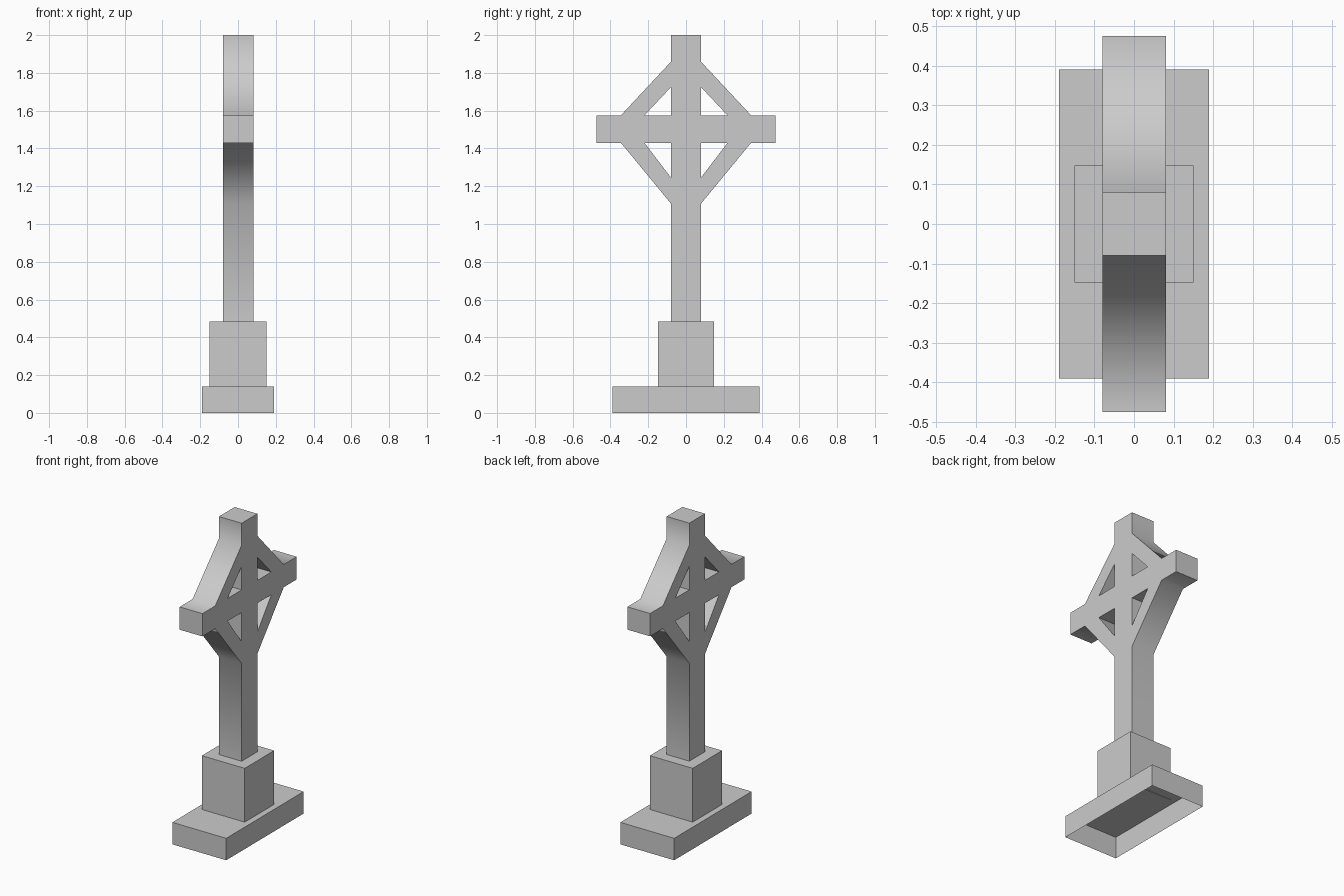
import bpy
import bmesh
from math import radians

default = bpy.data.objects.get("Cube")
if default:
    bpy.data.objects.remove(default, do_unlink=True)

# Plain grey stone
stone = bpy.data.materials.new("grey stone")
stone.use_nodes = True
colour = (0.6, 0.6, 0.6, 1)
stone.diffuse_color = colour
stone.node_tree.nodes["Principled BSDF"].inputs["Base Color"].default_value = colour


def add_object(name, bm):
    bmesh.ops.recalc_face_normals(bm, faces=bm.faces)
    mesh = bpy.data.meshes.new(name)
    bm.to_mesh(mesh)
    bm.free()
    mesh.materials.append(stone)
    obj = bpy.data.objects.new(name, mesh)
    bpy.context.collection.objects.link(obj)
    return obj


def add_box(name, half_x, half_y, bottom, top, open_bottom=False):
    bm = bmesh.new()
    bmesh.ops.create_cube(bm, size=2)
    for v in bm.verts:
        v.co = (v.co.x * half_x, v.co.y * half_y, top if v.co.z > 0 else bottom)
    obj_faces = [f for f in bm.faces if all(v.co.z == bottom for v in f.verts)]
    if open_bottom:
        bmesh.ops.delete(bm, geom=obj_faces, context="FACES_ONLY")
    return add_object(name, bm)


# Stepped base: a hollow slab with a solid block on it
add_box("base_slab", 0.19, 0.39, 0, 0.14, open_bottom=True)
add_box("base_block", 0.151, 0.148, 0.137, 0.483)

# Cross outline, half of it, from the foot to the top of the shaft
w, arm_low, arm_high, foot = 0.079, 1.43, 1.575, 0.48
half = [(w, foot), (w, 1.107), (0.345, arm_low), (0.475, arm_low),
        (0.475, arm_high), (0.345, arm_high), (w, 1.86), (w, 2.0)]
outline = half + [(-y, z) for y, z in reversed(half)]

# Triangular openings between the shaft, the arms and the braces
holes = []
for side in (1, -1):
    for level, tip in ((arm_high, 1.725), (arm_low, 1.245)):
        holes.append([(side * w, level), (side * 0.22, level), (side * w, tip)])

bm = bmesh.new()
edges = []
for loop in [outline] + holes:
    verts = [bm.verts.new((-0.079, y, z)) for y, z in loop]
    edges += [bm.edges.new((a, b)) for a, b in zip(verts, verts[1:] + verts[:1])]
bmesh.ops.triangle_fill(bm, use_beauty=True, edges=edges, normal=(1, 0, 0))
caps = bmesh.ops.extrude_face_region(bm, geom=bm.faces[:], use_keep_orig=True)
moved = [g for g in caps["geom"] if isinstance(g, bmesh.types.BMVert)]
bmesh.ops.translate(bm, verts=moved, vec=(0.16, 0, 0))
cross = add_object("braced_cross", bm)

# Soft shading over the shallow bends only
bpy.ops.object.select_all(action="DESELECT")
cross.select_set(True)
bpy.context.view_layer.objects.active = cross
bpy.ops.object.shade_smooth_by_angle(angle=radians(60))
